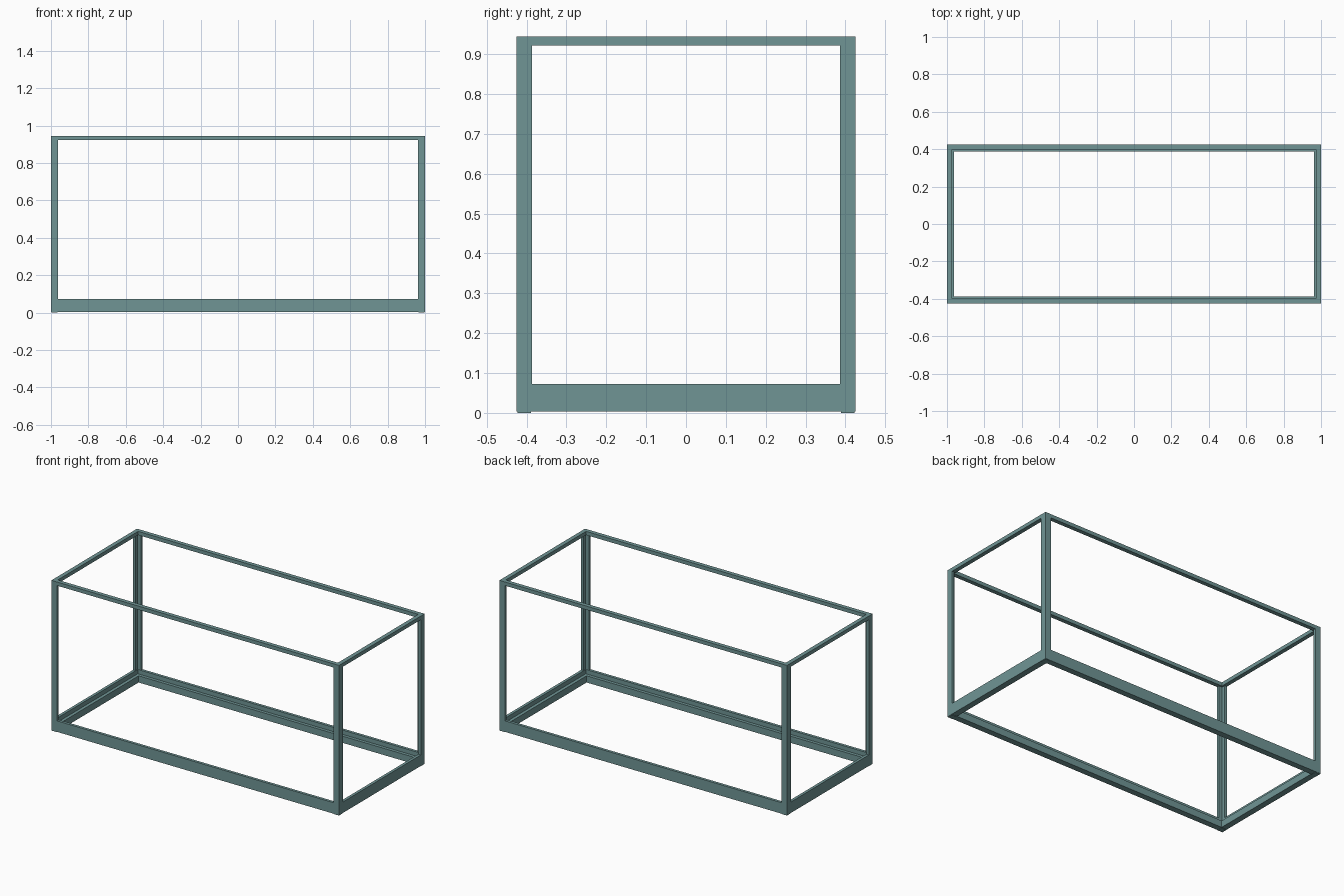
import bpy, bmesh
from mathutils import Vector

if "Cube" in bpy.data.objects:
    bpy.data.objects.remove(bpy.data.objects["Cube"])

X, Y, H = 1.0, 0.425, 0.945      # outer half sizes and height

paint = bpy.data.materials.new("grey teal paint")
paint.diffuse_color = (0.16, 0.30, 0.30, 1)
paint.use_nodes = True
paint.node_tree.nodes["Principled BSDF"].inputs["Base Color"].default_value = paint.diffuse_color


def finish(name, bm):
    bmesh.ops.recalc_face_normals(bm, faces=bm.faces[:])
    me = bpy.data.meshes.new(name)
    bm.to_mesh(me)
    bm.free()
    me.materials.append(paint)
    ob = bpy.data.objects.new(name, me)
    bpy.context.collection.objects.link(ob)
    return ob


def ring(name, profile):
    """Sweep a closed (inset, z) profile around the rectangle with mitred corners."""
    bm = bmesh.new()
    loops = []
    for sx, sy in ((-1, -1), (1, -1), (1, 1), (-1, 1)):
        loops.append([bm.verts.new((sx * (X - d), sy * (Y - d), z)) for d, z in profile])
    n = len(profile)
    for i in range(4):
        a, b = loops[i], loops[(i + 1) % 4]
        for j in range(n):
            k = (j + 1) % n
            bm.faces.new((a[j], a[k], b[k], b[j]))
    finish(name, bm)


def angle_post(name, sx, sy, w=0.038, t=0.016, z0=0.03, z1=0.94):
    """Upright L-section with its outer corner at the frame corner."""
    bm = bmesh.new()
    pts = [(0, 0), (w, 0), (w, t), (t, t), (t, w), (0, w)]
    f = bm.faces.new([bm.verts.new((sx * (X - a), sy * (Y - b), z0)) for a, b in pts])
    ext = bmesh.ops.extrude_face_region(bm, geom=[f])
    top = [v for v in ext["geom"] if isinstance(v, bmesh.types.BMVert)]
    bmesh.ops.translate(bm, verts=top, vec=Vector((0, 0, z1 - z0)))
    # extrusion keeps the start face, so the solid is closed at both ends
    finish(name, bm)


# base rail: tall outer wall with an inner ledge
ring("base_rail", [(0, 0.003), (0.038, 0.003), (0.038, 0.045),
                   (0.018, 0.045), (0.018, 0.072), (0, 0.072)])

# slim top rail
ring("top_rail", [(0, 0.922), (0.026, 0.922), (0.026, H), (0, H)])

# four corner posts
for sx, side in ((-1, "left"), (1, "right")):
    for sy, end in ((-1, "front"), (1, "back")):
        angle_post(f"{end}_{side}_post", sx, sy)

# thin foot pads under the corners bring the frame to the ground
for sx, side in ((-1, "left"), (1, "right")):
    for sy, end in ((-1, "front"), (1, "back")):
        bm = bmesh.new()
        bmesh.ops.create_cube(bm, size=1)
        for v in bm.verts:
            v.co = (sx * (X - 0.019) + v.co.x * 0.034,
                    sy * (Y - 0.019) + v.co.y * 0.034,
                    0.002 + v.co.z * 0.004)
        finish(f"{end}_{side}_foot_pad", bm)
